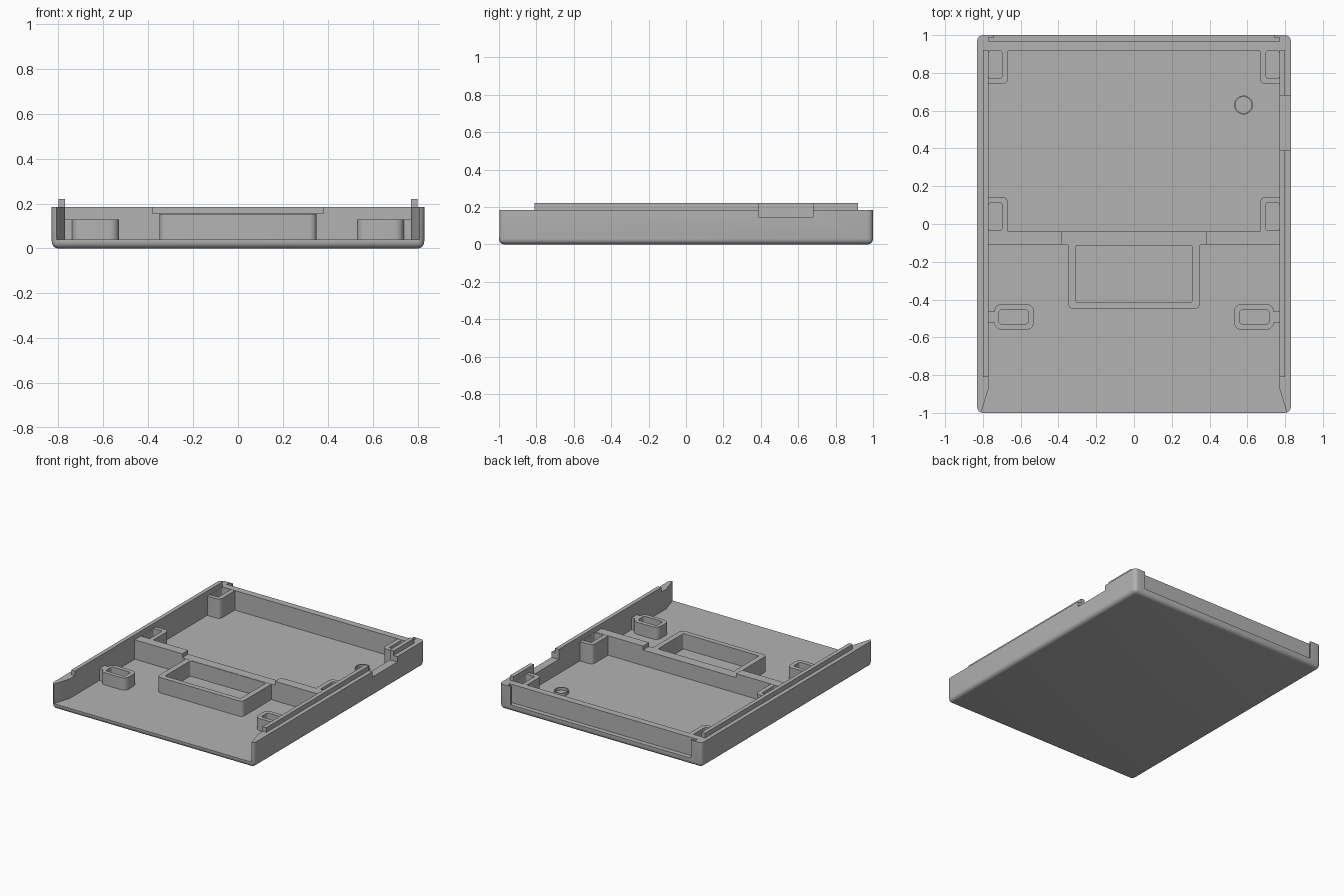
import bpy, bmesh

default = bpy.data.objects.get("Cube")
if default:
    bpy.data.objects.remove(default, do_unlink=True)

grey = bpy.data.materials.new("light grey plastic")
grey.use_nodes = True
colour = (0.45, 0.45, 0.45, 1)
grey.diffuse_color = colour
grey.node_tree.nodes["Principled BSDF"].inputs["Base Color"].default_value = colour

FLOOR, RIM = 0.04, 0.185


def prism(name, points, z0, z1, radius=0, round_bottom=False):
    """Extrude an outline upward, optionally rounding its upright and bottom edges."""
    bm = bmesh.new()
    face = bm.faces.new([bm.verts.new((x, y, z0)) for x, y in points])
    top = bmesh.ops.extrude_face_region(bm, geom=[face])["geom"]
    for v in top:
        if isinstance(v, bmesh.types.BMVert):
            v.co.z = z1
    bmesh.ops.recalc_face_normals(bm, faces=bm.faces)
    if radius:
        def wanted(e):
            a, b = (v.co.z for v in e.verts)
            return abs(a - b) > 1e-4 or (round_bottom and a < z0 + 1e-4)
        bmesh.ops.bevel(bm, geom=[e for e in bm.edges if wanted(e)], offset=radius,
                        segments=5, profile=0.5, affect='EDGES')
    mesh = bpy.data.meshes.new(name)
    bm.to_mesh(mesh)
    bm.free()
    mesh.materials.append(grey)
    obj = bpy.data.objects.new(name, mesh)
    bpy.context.collection.objects.link(obj)
    return obj


def box(name, x, y, z, radius=0, round_bottom=False):
    (x0, x1), (y0, y1) = sorted(x), sorted(y)
    return prism(name, [(x0, y0), (x1, y0), (x1, y1), (x0, y1)], z[0], z[1],
                 radius, round_bottom)


def activate(obj):
    bpy.ops.object.select_all(action='DESELECT')
    obj.select_set(True)
    bpy.context.view_layer.objects.active = obj


def cut(obj, *cutters):
    for cutter in cutters:
        cutter.hide_render = True
        activate(obj)
        mod = obj.modifiers.new("cut", 'BOOLEAN')
        mod.operation, mod.solver, mod.object = 'DIFFERENCE', 'EXACT', cutter
        bpy.ops.object.modifier_apply(modifier=mod.name)
        bpy.data.objects.remove(cutter, do_unlink=True)


# Open-fronted tray with flared front cheeks, side notch and rear panel slot
shell = box("tray_shell", (-0.83, 0.83), (-1, 1), (0, RIM), 0.03, True)
half = [(0.81, -1.1), (0.81, -1), (0.77, -0.87), (0.77, 0.915)]
cavity = half + [(-x, y) for x, y in reversed(half)]
cut(shell,
    prism("cavity_cutter", cavity, FLOOR, 0.4),
    box("notch_cutter", (0.7, 0.9), (0.39, 0.68), (0.145, 0.4)),
    box("slot_cutter", (-0.77, 0.77), (0.965, 0.987), (0.05, 0.4)),
    box("window_cutter", (-0.74, 0.74), (0.98, 1.1), (0.05, 0.4)))

# Cross wall with a lowered middle
cross = box("cross_wall", (-0.78, 0.78), (-0.11, -0.04), (0.03, RIM - 0.001))
cut(cross, box("step_cutter", (-0.38, 0.38), (-0.2, 0.1), (0.155, 0.4)))

# Rectangular pocket frame in front of the cross wall
frame = box("pocket_frame", (-0.35, 0.35), (-0.45, -0.06), (0.03, 0.154), 0.03)
cut(frame, box("frame_cutter", (-0.31, 0.31), (-0.412, -0.115), (FLOOR, 0.4), 0.008))
cut(cross, box("frame_clearance", (-0.31, 0.31), (-0.3, -0.115), (FLOOR, 0.4)))

for side, s in (("left", 1), ("right", -1)):
    # Raised alignment rails, broken by the notch on one side
    spans = [(-0.81, 0.39), (0.68, 0.92)] if s > 0 else [(-0.81, 0.92)]
    for i, span in enumerate(spans):
        box(f"{side}_rail_{i + 1}", (s * 0.77, s * 0.80), span, (RIM - 0.01, 0.22))

    # Hollow posts against the side walls
    for place, y0, y1, hole in (("rear", 0.74, 0.955, (0.77, 0.915)),
                                ("middle", -0.08, 0.143, (-0.035, 0.112))):
        post = box(f"{side}_{place}_post", (s * 0.667, s * 0.805), (y0, y1),
                   (0.03, RIM - 0.002), 0.03)
        cut(post, box("post_cutter", (s * 0.70, s * 0.769), hole, (FLOOR, 0.4), 0.008))

    # Front hollow bosses tied to the walls
    boss = box(f"{side}_front_boss", (s * 0.53, s * 0.74), (-0.56, -0.423),
               (0.03, 0.13), 0.04)
    cut(boss, box("boss_cutter", (s * 0.56, s * 0.715), (-0.53, -0.455),
                  (FLOOR, 0.4), 0.015))
    box(f"{side}_boss_tie", (s * 0.73, s * 0.78), (-0.523, -0.463), (0.03, 0.129))

# Low locating ring on the floor
bpy.ops.mesh.primitive_cylinder_add(vertices=40, radius=0.05, depth=0.03,
                                    location=(0.58, 0.63, 0.045))
ring = bpy.context.object
ring.name = "locating_ring"
ring.data.materials.append(grey)
bpy.ops.mesh.primitive_cylinder_add(vertices=40, radius=0.043, depth=0.1,
                                    location=(0.58, 0.63, FLOOR + 0.05))
cut(ring, bpy.context.object)

for obj in list(bpy.context.collection.objects):
    if obj.type == 'MESH':
        activate(obj)
        bpy.ops.object.shade_smooth_by_angle(angle=0.6)
